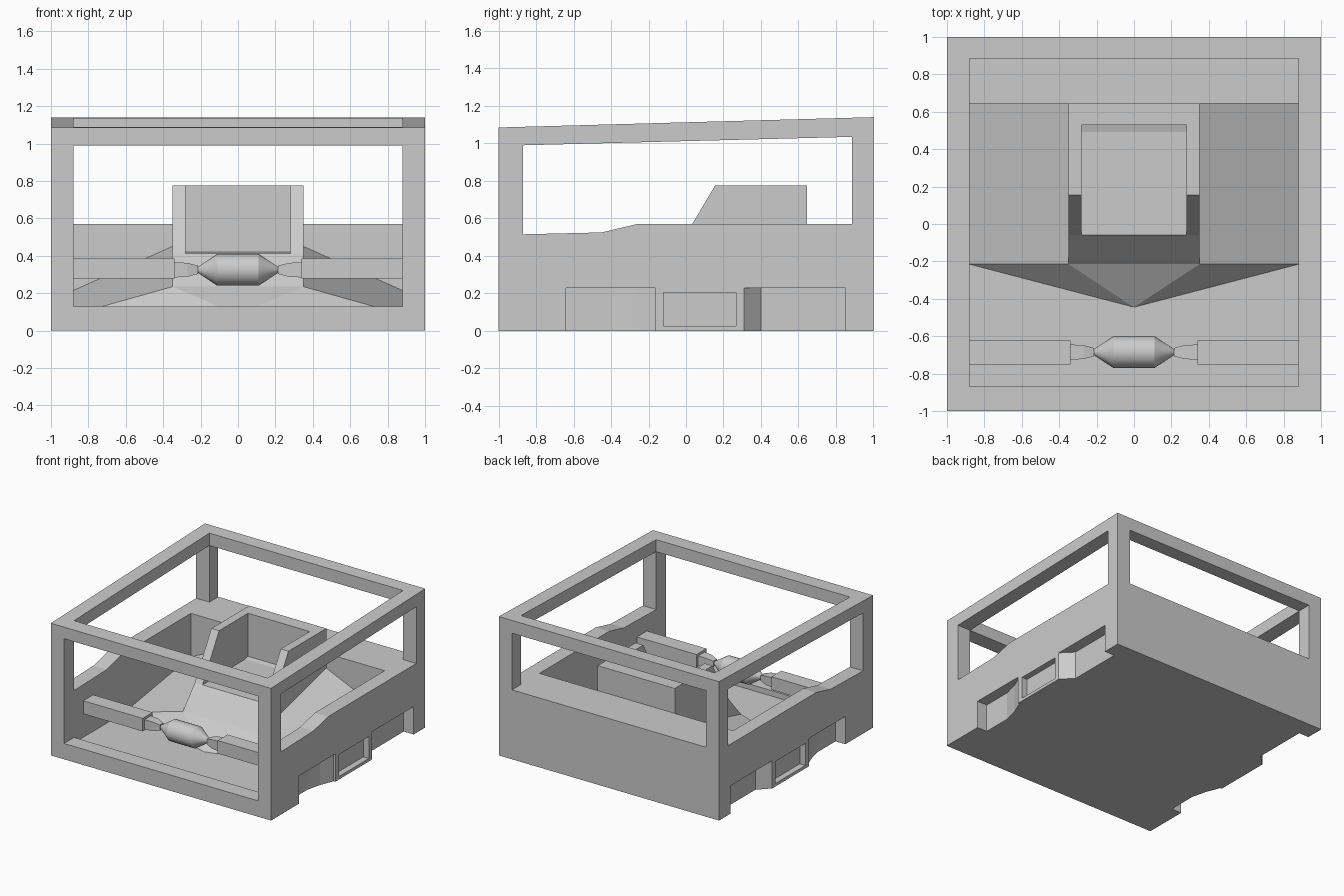
import bpy, bmesh, math
from mathutils import Vector

cube = bpy.data.objects.get("Cube")
if cube:
    bpy.data.objects.remove(cube, do_unlink=True)

grey = bpy.data.materials.new("plain grey")
grey.use_nodes = True
GREY = (0.6, 0.6, 0.6, 1)
grey.diffuse_color = GREY
grey.node_tree.nodes["Principled BSDF"].inputs["Base Color"].default_value = GREY


def finish(name, bm):
    bmesh.ops.recalc_face_normals(bm, faces=bm.faces)
    me = bpy.data.meshes.new(name)
    bm.to_mesh(me)
    bm.free()
    me.materials.append(grey)
    ob = bpy.data.objects.new(name, me)
    bpy.context.collection.objects.link(ob)
    return ob


def prism(name, profile, lo, hi, axis="x"):
    """Extrude a (y, z) profile along x, or an (x, y) profile along z."""
    bm = bmesh.new()
    if axis == "x":
        pts, step = [(lo, a, b) for a, b in profile], Vector((hi - lo, 0, 0))
    else:
        pts, step = [(a, b, lo) for a, b in profile], Vector((0, 0, hi - lo))
    face = bm.faces.new([bm.verts.new(p) for p in pts])
    new = bmesh.ops.extrude_face_region(bm, geom=[face])["geom"]
    bmesh.ops.translate(bm, vec=step, verts=[v for v in new if isinstance(v, bmesh.types.BMVert)])
    return finish(name, bm)


def box(name, x, y, z):
    return prism(name, [(y[0], z[0]), (y[1], z[0]), (y[1], z[1]), (y[0], z[1])], x[0], x[1])


def cut(target, cutters):
    for c in cutters:
        mod = target.modifiers.new(c.name, "BOOLEAN")
        mod.operation, mod.solver, mod.object = "DIFFERENCE", "EXACT", c
        c.hide_render = True
    bpy.context.view_layer.update()
    baked = bpy.data.meshes.new_from_object(
        target.evaluated_get(bpy.context.evaluated_depsgraph_get()))
    target.modifiers.clear()
    target.data = baked
    for c in cutters:
        bpy.data.objects.remove(c, do_unlink=True)


# Hull with open frame, cabin and wall openings
hull = prism("hull_frame", [(-1, 0), (1, 0), (1, 1.14), (-1, 1.085)], -1, 1)
cutters = [
    prism("cabin_cutter", [(-.87, .085), (.645, .085), (.645, .57), (.885, .57),
                           (.885, 2), (-.87, 2)], -.88, .88),
    prism("side_window_cutter", [(-.87, .515), (-.45, .525), (-.26, .57), (.885, .57),
                                 (.885, 1.035), (-.87, .99)], -1.2, 1.2),
    box("front_window_cutter", (-.88, .88), (-1.2, -.6), (.13, .99)),
    box("back_window_cutter", (-.88, .88), (.7, 1.2), (.57, 1.035)),
]
# Lower side recesses either side of a framed panel
for s in (-1, 1):
    front = [(1.2, -.64), (.91, -.64), (.91, -.4), (.94, -.28), (.985, -.165), (1.2, -.165)]
    back = [(1.2, .31), (1, .31), (.91, .4), (.91, .85), (1.2, .85)]
    for label, pts in (("front", front), ("back", back)):
        cutters.append(prism(label + "_recess_cutter", [(s * x, y) for x, y in pts],
                             -.1, .228, "z"))
    cutters.append(box("panel_cutter", sorted((s * .95, s * 1.2)), (-.12, .268), (.025, .205)))
cut(hull, cutters)

# Sloping deck around the seat
bm = bmesh.new()
tip = bm.verts.new((0, -.445, .086))
inner = []
for s in (-1, 1):
    a, b, c, d = [bm.verts.new((s * x, y, z)) for x, y, z in
                  ((.88, -.215, .086), (.35, -.215, .235), (.35, .645, .45), (.88, .645, .215))]
    bm.faces.new((a, b, c, d))
    bm.faces.new((a, b, tip))
    inner += [b, c]
bm.faces.new((inner[0], inner[2], tip))
bm.faces.new((inner[0], inner[1], inner[3], inner[2]))
deck = finish("sloped_deck", bm)
for p in deck.data.polygons:
    if p.normal.z < 0:
        p.flip()

# Seat shell with slanted armrests
seat = prism("seat", [(-.215, .235), (-.06, .412), (.155, .775), (.645, .775),
                      (.645, .1), (-.215, .1)], -.35, .35)
cut(seat, [box("seat_cutter", (-.28, .28), (-.5, .53), (.412, 1.2))])

# Front crossbar
AXIS_Y, AXIS_Z = -.685, .325


def lathe(name, rings, sides, start=0):
    """Closed solid around the crossbar axis from (x, radius) rings."""
    bm = bmesh.new()
    loops = [[bm.verts.new((x, AXIS_Y + r * math.cos(start + 2 * math.pi * i / sides),
                            AXIS_Z + r * math.sin(start + 2 * math.pi * i / sides)))
              for i in range(sides)] for x, r in rings]
    for p, q in zip(loops, loops[1:]):
        for i in range(sides):
            j = (i + 1) % sides
            bm.faces.new((p[i], p[j], q[j], q[i]))
    bm.faces.new(loops[0])
    bm.faces.new(loops[-1])
    return finish(name, bm)


drum = lathe("crossbar_drum", [(-.22, .012), (-.11, .085), (.11, .085), (.22, .012)], 24)
for p in drum.data.polygons:
    p.use_smooth = True
bpy.context.view_layer.objects.active = drum
drum.select_set(True)
bpy.ops.object.shade_smooth_by_angle(angle=math.radians(30))
drum.select_set(False)

for side, s in (("right", -1), ("left", 1)):
    box(side + "_crossbar", sorted((s * .34, s * .885)), (-.75, -.622), (.278, .385))
    lathe(side + "_connector", [(s * .345, .058), (s * .27, .052), (s * .215, .032)],
          4, math.pi / 4)
